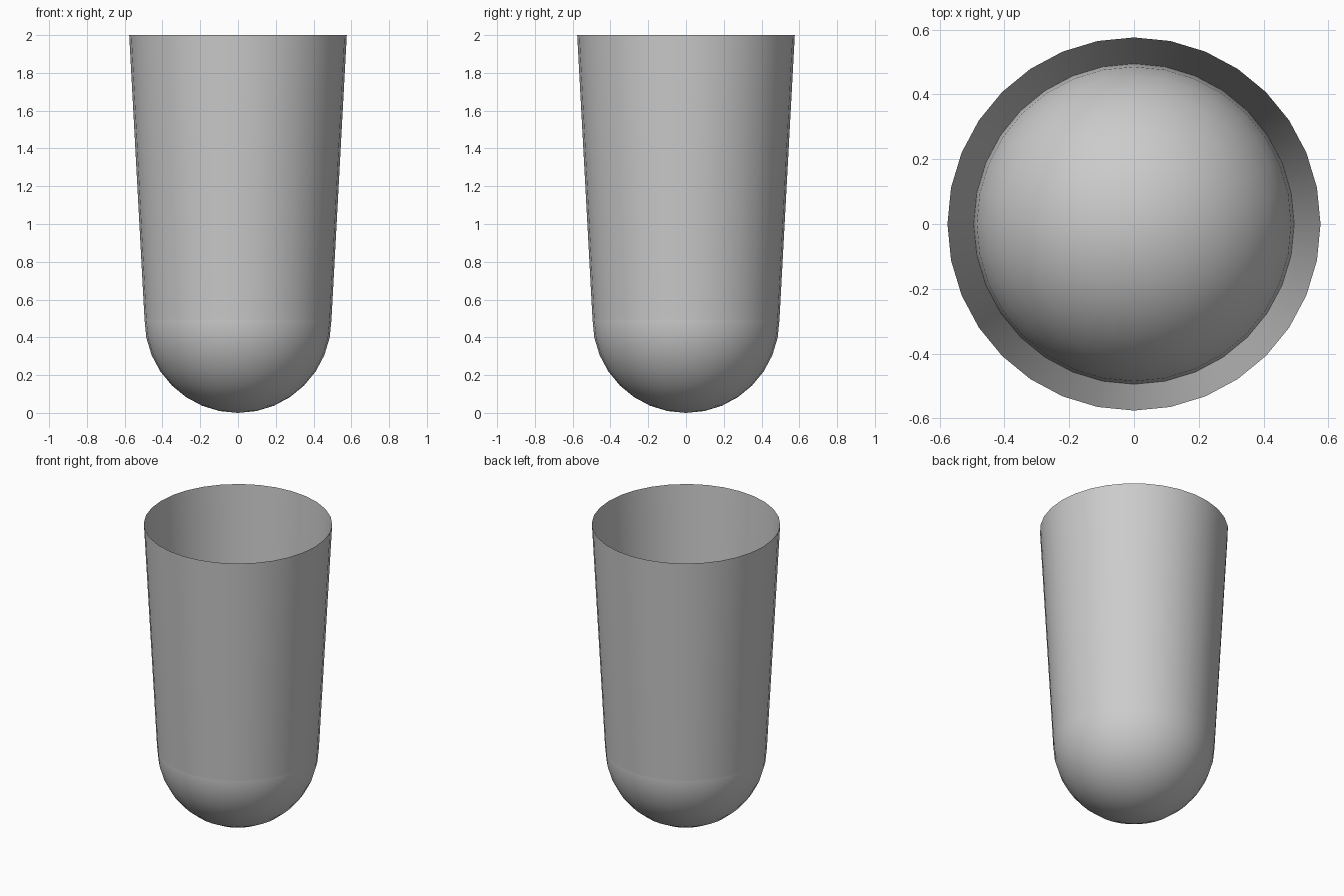
import bpy
import math

if "Cube" in bpy.data.objects:
    bpy.data.objects.remove(bpy.data.objects["Cube"])

R = 0.495      # ball radius, also the lower wall radius
TOP_R = 0.576  # rim radius
H = 2.0


def smooth():
    bpy.ops.object.shade_smooth_by_angle(angle=math.radians(40))


# Rounded base: full ball whose upper half forms a dome inside the cup
bpy.ops.mesh.primitive_uv_sphere_add(segments=32, ring_count=16, radius=R,
                                     location=(0, 0, R))
bpy.context.object.name = "rounded_base"
smooth()

# Flared open wall rising from the ball's equator
bpy.ops.mesh.primitive_cone_add(vertices=32, radius1=R, radius2=TOP_R,
                                depth=H - R, end_fill_type='NOTHING',
                                location=(0, 0, (H + R) / 2))
bpy.context.object.name = "flared_wall"
smooth()
